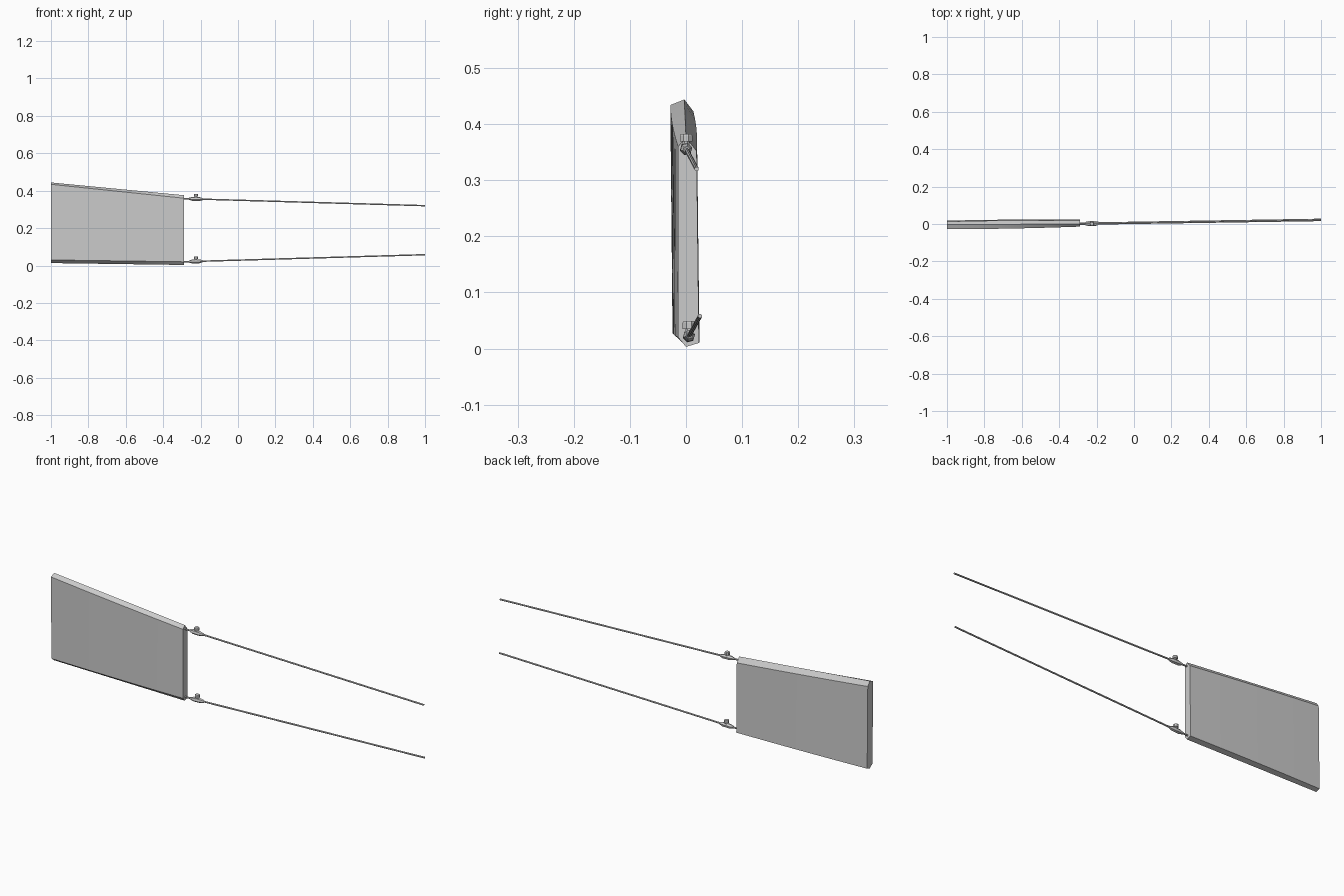
import bpy, bmesh, math
from mathutils import Vector

cube = bpy.data.objects.get("Cube")
if cube:
    bpy.data.objects.remove(cube, do_unlink=True)

# Single grey finish
grey = bpy.data.materials.new("light grey")
grey.use_nodes = True
colour = (0.6, 0.6, 0.6, 1)
grey.diffuse_color = colour
grey.node_tree.nodes["Principled BSDF"].inputs["Base Color"].default_value = colour


def loft(name, rings):
    """Skin closed rings of points and cap both ends."""
    bm = bmesh.new()
    loops = [[bm.verts.new(p) for p in ring] for ring in rings]
    n = len(loops[0])
    for a, b in zip(loops, loops[1:]):
        for i in range(n):
            j = (i + 1) % n
            bm.faces.new((a[i], a[j], b[j], b[i]))
    bm.faces.new(loops[0])
    bm.faces.new(loops[-1])
    bmesh.ops.recalc_face_normals(bm, faces=bm.faces)
    mesh = bpy.data.meshes.new(name)
    bm.to_mesh(mesh)
    bm.free()
    mesh.materials.append(grey)
    obj = bpy.data.objects.new(name, mesh)
    bpy.context.collection.objects.link(obj)
    bpy.ops.object.select_all(action="DESELECT")
    obj.select_set(True)
    bpy.context.view_layer.objects.active = obj
    bpy.ops.object.shade_smooth_by_angle(angle=math.radians(30))
    return obj


def turned(name, start, end, stations, sides):
    """Lathe (fraction, radius) stations along a line."""
    start, end = Vector(start), Vector(end)
    axis = (end - start).normalized()
    u = axis.orthogonal().normalized()
    v = axis.cross(u)
    rings = []
    for t, r in stations:
        c = start.lerp(end, t)
        rings.append([c + r * (u * math.cos(a) + v * math.sin(a))
                      for a in (2 * math.pi * (k + 0.5) / sides for k in range(sides))])
    return loft(name, rings)


# Tapered, slightly twisted panel with bevelled long edges: (y, z) sections
outer = [(-0.024, 0.03), (-0.028, 0.434), (-0.003, 0.444), (0.013, 0.423), (0.018, 0.02), (-0.002, 0.013)]
inner = [(-0.014, 0.02), (-0.014, 0.36), (0.0, 0.376), (0.019, 0.352), (0.023, 0.010), (0.0, 0.003)]
bulge = [-1, -1, 0, 1, 1, 0]
steps = 10
sections = []
for s in range(steps + 1):
    t = s / steps
    swell = 0.003 * 4 * t * (1 - t)
    sections.append([(-1 + 0.71 * t, a[0] + (b[0] - a[0]) * t + k * swell, a[1] + (b[1] - a[1]) * t)
                     for a, b, k in zip(outer, inner, bulge)])
loft("panel", sections)

# Bridle lines, each with a clamp and a screw
for side, start, end in (("upper", (-0.3, -0.001, 0.358), (1, 0.019, 0.32)),
                         ("lower", (-0.3, 0.004, 0.02), (1, 0.025, 0.058))):
    turned(side + "_line", start, end, [(0, 0.004), (1, 0.004)], 8)
    a, b = Vector(start), Vector(end)
    mid = a.lerp(b, (-0.225 + 0.3) / 1.3)
    along = (b - a).normalized()
    turned(side + "_clamp", mid - along * 0.036, mid + along * 0.036,
           [(0, 0.006), (0.25, 0.011), (0.75, 0.011), (1, 0.006)], 6)
    up = Vector((0, 0, 1))
    turned(side + "_screw_neck", mid, mid + up * 0.02, [(0, 0.007), (1, 0.007)], 8)
    turned(side + "_screw_head", mid + up * 0.013, mid + up * 0.027,
           [(0, 0.012), (0.8, 0.012), (1, 0.010)], 8)
